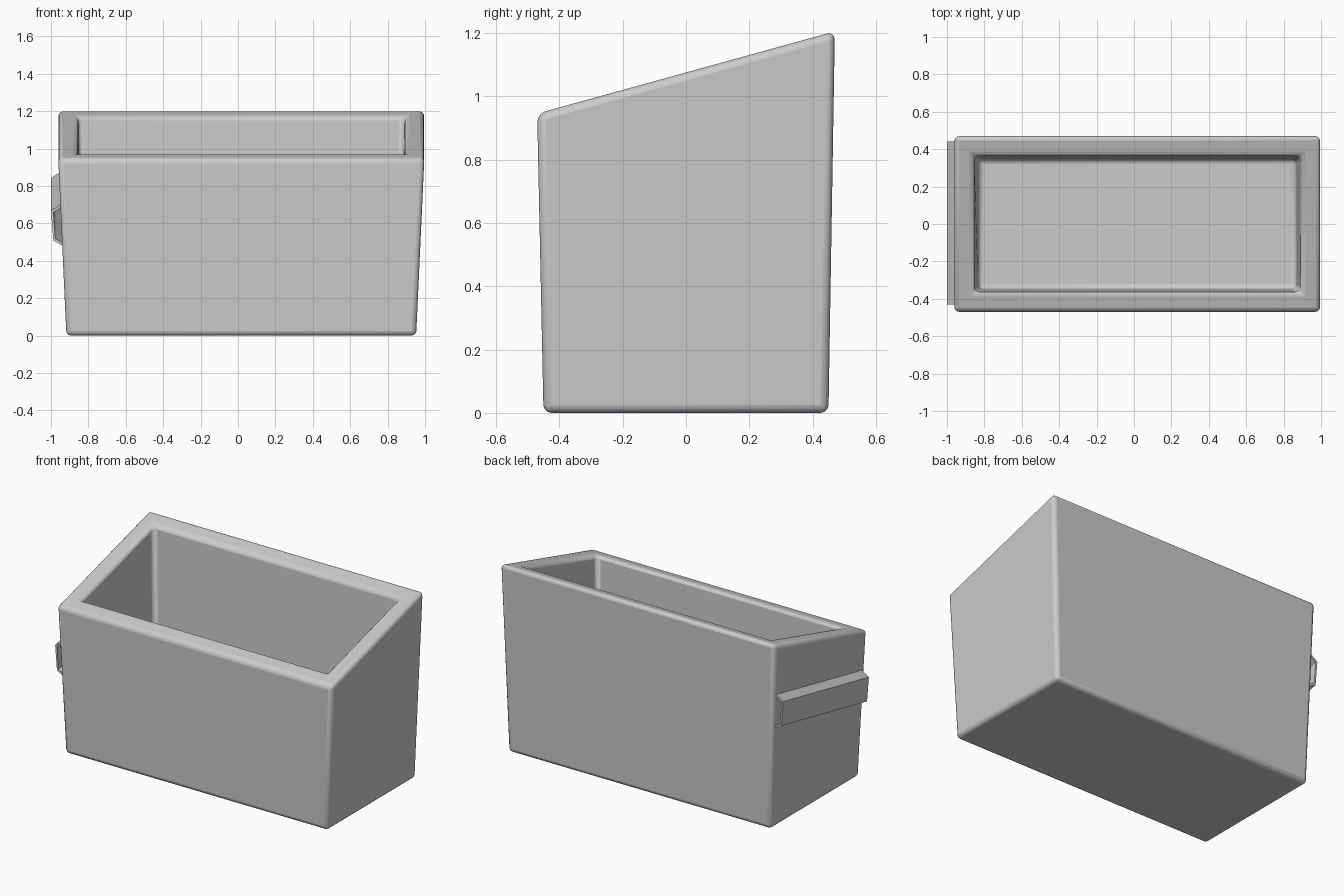
import bpy, bmesh

if "Cube" in bpy.data.objects:
    bpy.data.objects.remove(bpy.data.objects["Cube"])

CX = 0.0175            # the tub sits slightly right of centre, the rail fills the left


def add_object(name, bm, bevel, segments):
    bmesh.ops.recalc_face_normals(bm, faces=bm.faces[:])
    mesh = bpy.data.meshes.new(name)
    bm.to_mesh(mesh)
    bm.free()
    ob = bpy.data.objects.new(name, mesh)
    bpy.context.collection.objects.link(ob)
    bpy.context.view_layer.objects.active = ob
    ob.select_set(True)
    if bevel:
        mod = ob.modifiers.new("bevel", 'BEVEL')
        mod.width, mod.segments = bevel, segments
        mod.limit_method = 'ANGLE'
        bpy.ops.object.shade_smooth_by_angle(angle=0.6)
    ob.select_set(False)
    return ob


def rim_z(y):
    return 1.075 + 0.276 * y


def ring(bm, hx, hy, height):
    corners = [(-hx, -hy), (hx, -hy), (hx, hy), (-hx, hy)]
    return [bm.verts.new((CX + x, y, height(y))) for x, y in corners]


def bridge(bm, a, b):
    n = len(a)
    for i in range(n):
        j = (i + 1) % n
        bm.faces.new((a[i], a[j], b[j], b[i]))


# tapered open tub with a sloping rim and thick walls
bm = bmesh.new()
rings = [ring(bm, 0.935, 0.45, lambda y: 0.0),
         ring(bm, 0.979, 0.47, rim_z),
         ring(bm, 0.872, 0.363, rim_z),
         ring(bm, 0.85, 0.347, lambda y: 0.1)]
for a, b in zip(rings, rings[1:]):
    bridge(bm, a, b)
bm.faces.new(rings[0])
bm.faces.new(rings[-1])
add_object("tub", bm, 0.025, 3)

# thin hollow rail on the left side, rising towards the back
outer = [(-0.945, 0.702), (-1.0, 0.667), (-0.987, 0.507), (-0.935, 0.48)]
inner = [(-0.945, 0.686), (-0.987, 0.66), (-0.976, 0.517), (-0.935, 0.496)]
section = outer + inner[::-1]
bm = bmesh.new()
front = [bm.verts.new((x, -0.43, z)) for x, z in section]
back = [bm.verts.new((x, 0.44, z + 0.175)) for x, z in section]
bridge(bm, front, back)
for end in (front, back):
    for i in range(3):
        bm.faces.new((end[i], end[i + 1], end[6 - i], end[7 - i]))
add_object("side_rail", bm, 0, 0)
